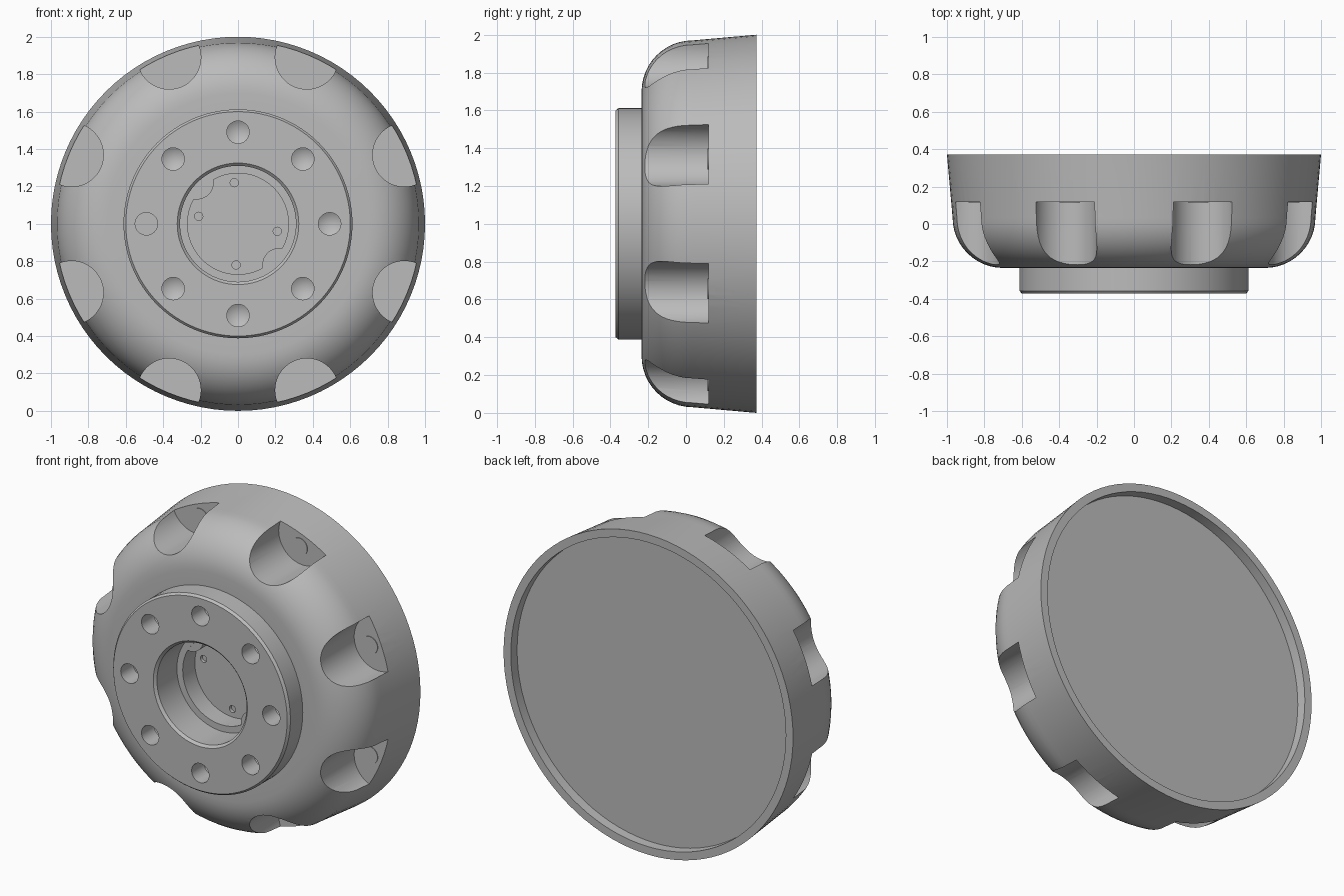
import bpy, bmesh, math

if "Cube" in bpy.data.objects:
    bpy.data.objects.remove(bpy.data.objects["Cube"])

grey = bpy.data.materials.new("plain grey")
grey.diffuse_color = (0.5, 0.5, 0.5, 1)
grey.use_nodes = True
grey.node_tree.nodes["Principled BSDF"].inputs["Base Color"].default_value = grey.diffuse_color


def lathe(bm, profile, cx=0.0, cz=1.0, n=96):
    """Revolve a (radius, y) profile about an axis along y through cx, cz."""
    new, rings = [], []
    for r, y in profile:
        if r == 0:
            rings.append([bm.verts.new((cx, y, cz))] * n)
        else:
            rings.append([bm.verts.new((cx + r * math.cos(2 * math.pi * i / n), y,
                                        cz + r * math.sin(2 * math.pi * i / n)))
                          for i in range(n)])
    for a, b in zip(rings, rings[1:]):
        for i in range(n):
            j = (i + 1) % n
            vs = list(dict.fromkeys((a[i], a[j], b[j], b[i])))
            bm.faces.new(vs)


def make(name, lathes):
    bm = bmesh.new()
    for args in lathes:
        lathe(bm, *args)
    bmesh.ops.recalc_face_normals(bm, faces=bm.faces)
    mesh = bpy.data.meshes.new(name)
    bm.to_mesh(mesh)
    bm.free()
    mesh.materials.append(grey)
    ob = bpy.data.objects.new(name, mesh)
    bpy.context.collection.objects.link(ob)
    return ob


def smooth(ob):
    bpy.ops.object.select_all(action='DESELECT')
    ob.select_set(True)
    bpy.context.view_layer.objects.active = ob
    bpy.ops.object.shade_smooth_by_angle(angle=math.radians(25))


def polar(radius, degrees):
    a = math.radians(degrees)
    return radius * math.cos(a), 1 + radius * math.sin(a)


def rod(r, y0, y1):
    return [(0, y0), (r, y0), (r, y1), (0, y1)]


# Drum body: centre bore, raised hub face, rounded shoulder, recessed back
FRONT, BACK, FLOOR = -0.372, 0.372, -0.04
shoulder = [(0.70 + 0.27 * math.sin(t * math.pi / 24), 0.035 - 0.27 * math.cos(t * math.pi / 24))
            for t in range(13)]
profile = [(0, FLOOR), (0.27, FLOOR), (0.27, -0.16), (0.31, -0.16), (0.31, FRONT + 0.015),
           (0.325, FRONT), (0.60, FRONT), (0.612, FRONT + 0.015), (0.612, -0.235)]
profile += shoulder + [(1.0, BACK), (0.95, BACK), (0.95, 0.31), (0, 0.31)]
body = make("drum_body", [(profile,)])

# Cutters: scalloped pockets, bolt holes with drilled tips, pin holes
cuts = []
for k in range(8):
    cuts.append((rod(0.17, -0.6, 0.118), *polar(0.963, 22.5 + 45 * k), 48))
    tip = -0.25 if k == 4 else -0.215
    cuts.append(([(0, -0.5), (0.06, -0.5), (0.06, -0.25), (0, tip)],
                 *polar(0.49, 45 * k), 32))
for x, z in ((-0.02, 1.22), (-0.21, 1.04), (0.21, 0.96), (-0.01, 0.78)):
    cuts.append((rod(0.022, -0.1, -0.02), x, z, 20))
cutter = make("hole_cutter", cuts)
cutter.hide_render = True

mod = body.modifiers.new("cut", 'BOOLEAN')
mod.operation = 'DIFFERENCE'
mod.solver = 'EXACT'
mod.object = cutter
bpy.context.view_layer.objects.active = body
bpy.ops.object.modifier_apply(modifier=mod.name)
bpy.data.objects.remove(cutter)
smooth(body)

# Lobes that notch the bore on two opposite sides
smooth(make("bore_lobes", [(rod(0.09, -0.158, 0.0), *polar(0.311, a), 40) for a in (135, -45)]))

# Flush studs on the pocket floors
smooth(make("pocket_studs", [(rod(0.055, 0.114, 0.14), *polar(0.897, 22.5 + 45 * k), 32)
                             for k in range(8)]))
